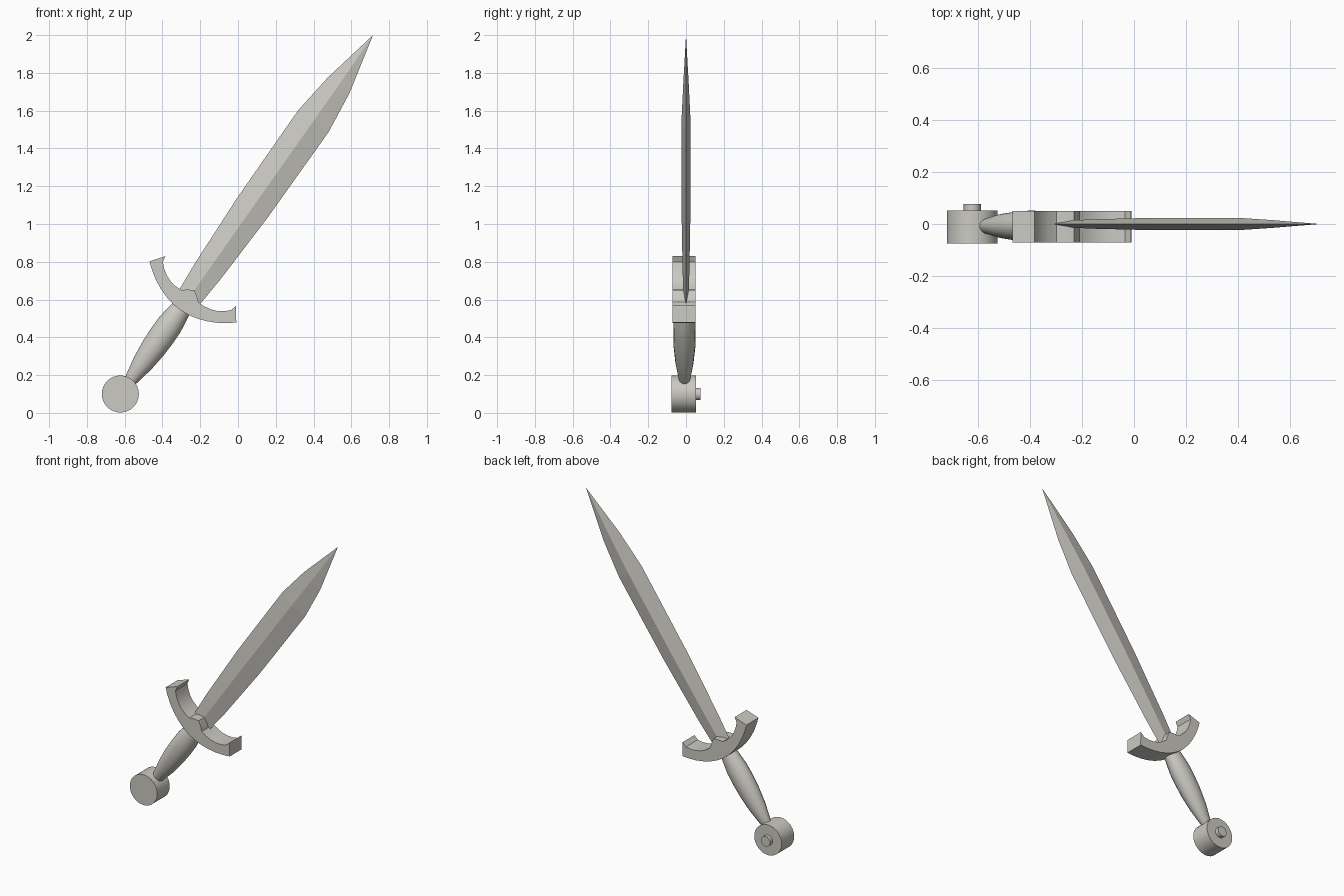
import bpy, bmesh, math
from mathutils import Vector

if "Cube" in bpy.data.objects:
    bpy.data.objects.remove(bpy.data.objects["Cube"])

# Sword frame: u runs from pommel centre to tip, v runs across the blade
ORIGIN = Vector((-0.623, 0, 0.1))
TIP = Vector((0.715, 0, 2.0))
AXIS = (TIP - ORIGIN).normalized()
SIDE = Vector((-AXIS.z, 0, AXIS.x))
LENGTH = (TIP - ORIGIN).length

steel = bpy.data.materials.new("warm grey")
steel.diffuse_color = (0.60, 0.585, 0.54, 1)
steel.use_nodes = True
steel.node_tree.nodes["Principled BSDF"].inputs["Base Color"].default_value = steel.diffuse_color


def at(u, v, y):
    return ORIGIN + AXIS * u + SIDE * v + Vector((0, y, 0))


def finish(name, bm, smooth=None):
    bmesh.ops.recalc_face_normals(bm, faces=bm.faces)
    mesh = bpy.data.meshes.new(name)
    bm.to_mesh(mesh)
    bm.free()
    obj = bpy.data.objects.new(name, mesh)
    bpy.context.collection.objects.link(obj)
    mesh.materials.append(steel)
    if smooth:
        bpy.ops.object.select_all(action='DESELECT')
        obj.select_set(True)
        bpy.context.view_layer.objects.active = obj
        bpy.ops.object.shade_smooth_by_angle(angle=math.radians(smooth))
    return obj


def loft(name, rings, tip=None, smooth=None):
    bm = bmesh.new()
    loops = [[bm.verts.new(p) for p in ring] for ring in rings]
    n = len(loops[0])
    for a, b in zip(loops, loops[1:]):
        for i in range(n):
            j = (i + 1) % n
            bm.faces.new((a[i], a[j], b[j], b[i]))
    bm.faces.new(loops[0][::-1])
    if tip is None:
        bm.faces.new(loops[-1])
    else:
        t = bm.verts.new(tip)
        for i in range(n):
            bm.faces.new((loops[-1][i], loops[-1][(i + 1) % n], t))
    return finish(name, bm, smooth)


def disc(name, radius, y0, y1, sides):
    def ring(y):
        return [ORIGIN + Vector((radius * math.cos(2 * math.pi * i / sides), y,
                                 radius * math.sin(2 * math.pi * i / sides))) for i in range(sides)]
    return loft(name, [ring(y0), ring(y1)], smooth=30)


# Blade: diamond section (u, half width, half thickness)
sections = [(0.62, 0.066, 0.013), (0.80, 0.080, 0.018), (1.21, 0.096, 0.024),
            (1.77, 0.099, 0.024), (2.0, 0.071, 0.015)]
loft("blade", [[at(u, w - 0.004, 0), at(u, -0.004, t), at(u, -w - 0.004, 0), at(u, -0.004, -t)]
               for u, w, t in sections], tip=at(LENGTH, 0, 0))

# Handle: swelling grip with oval section (u, radius)
grip = [(0.08, 0.030), (0.10, 0.036), (0.20, 0.056), (0.30, 0.067), (0.38, 0.070),
        (0.45, 0.069), (0.52, 0.060), (0.58, 0.050)]
loft("handle", [[at(u, r * math.cos(a) - 0.003, 0.85 * r * math.sin(a) - 0.008)
                 for a in (2 * math.pi * i / 16 for i in range(16))]
                for u, r in grip], smooth=40)

# Guard: curved crescent outline, mirrored across the sword axis (v, u)
half = [(0.0, 0.546), (0.05, 0.550), (0.10, 0.561), (0.15, 0.579), (0.20, 0.604),
        (0.245, 0.634), (0.281, 0.663), (0.228, 0.735), (0.222, 0.702), (0.195, 0.676),
        (0.165, 0.656), (0.13, 0.642), (0.09, 0.635), (0.055, 0.636), (0.033, 0.655), (0.0, 0.675)]
outline = half + [(-v, u) for v, u in half[-2:0:-1]]
loft("guard", [[at(u, v - 0.003, y) for v, u in outline] for y in (-0.071, 0.051)], smooth=25)

# Pommel with a small rivet on the back
disc("pommel", 0.098, -0.076, 0.052, 32)
disc("pommel_rivet", 0.033, 0.04, 0.077, 16)
